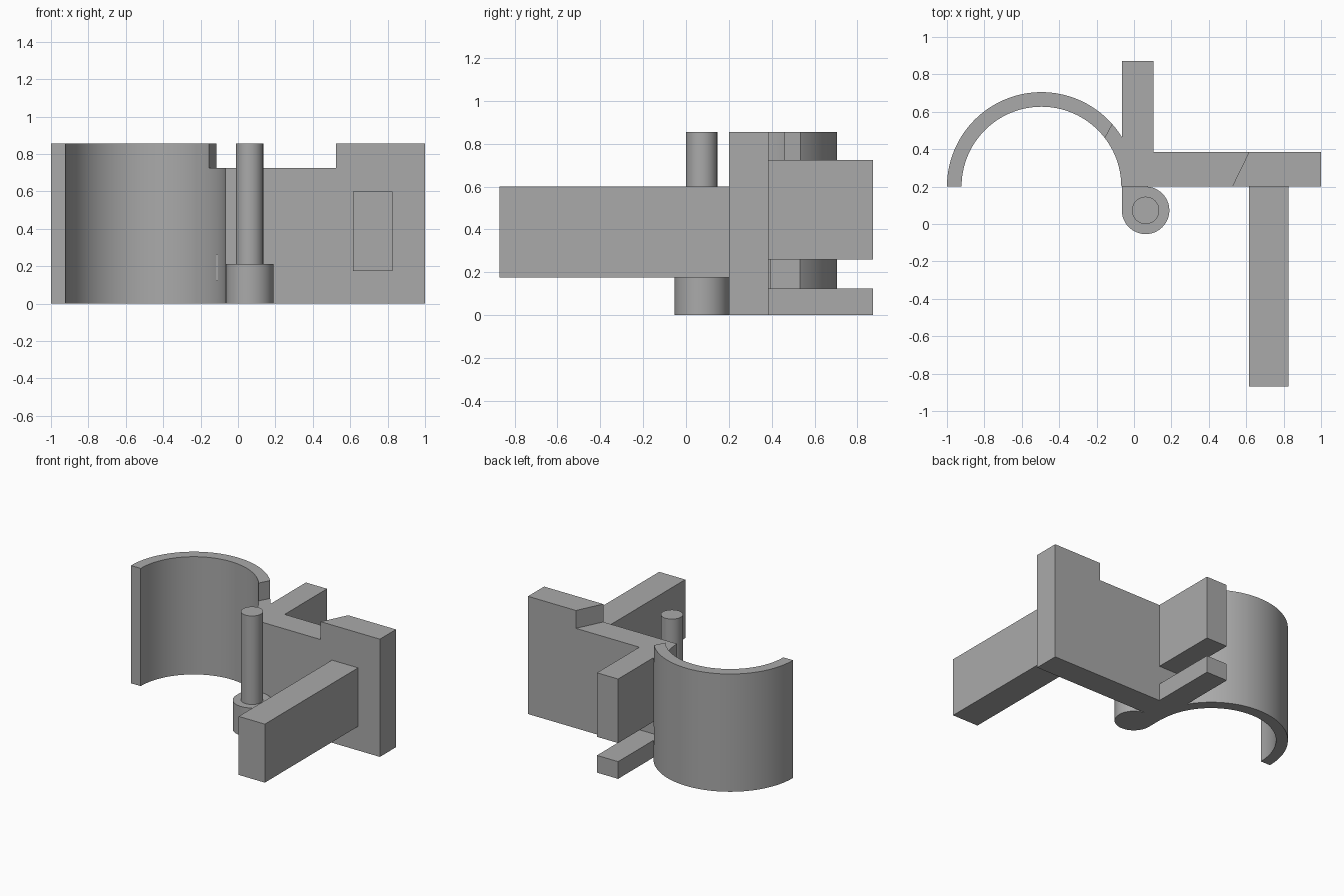
import bpy, bmesh, math

cube = bpy.data.objects.get("Cube")
if cube:
    bpy.data.objects.remove(cube, do_unlink=True)

grey = bpy.data.materials.new("plain grey")
grey.use_nodes = True
COLOUR = (0.4, 0.4, 0.4, 1)
grey.diffuse_color = COLOUR
grey.node_tree.nodes["Principled BSDF"].inputs["Base Color"].default_value = COLOUR

TOP, LEDGE = 0.855, 0.725


def prism(name, outline, z0, z1):
    """Extrude a plan outline between two heights."""
    bm = bmesh.new()
    base = bm.faces.new([bm.verts.new((x, y, z0)) for x, y in outline])
    new = bmesh.ops.extrude_face_region(bm, geom=[base])["geom"]
    bmesh.ops.translate(bm, vec=(0, 0, z1 - z0),
                        verts=[v for v in new if isinstance(v, bmesh.types.BMVert)])
    bmesh.ops.recalc_face_normals(bm, faces=bm.faces)
    mesh = bpy.data.meshes.new(name)
    bm.to_mesh(mesh)
    bm.free()
    mesh.materials.append(grey)
    ob = bpy.data.objects.new(name, mesh)
    bpy.context.collection.objects.link(ob)
    return ob


def box(name, x0, x1, y0, y1, z0, z1):
    return prism(name, [(x0, y0), (x1, y0), (x1, y1), (x0, y1)], z0, z1)


def arc(cx, cy, r, a0, a1, n):
    angles = [math.radians(a0 + (a1 - a0) * i / n) for i in range(n + 1)]
    return [(cx + r * math.cos(a), cy + r * math.sin(a)) for a in angles]


def activate(ob):
    bpy.ops.object.select_all(action='DESELECT')
    ob.select_set(True)
    bpy.context.view_layer.objects.active = ob


def cut(ob, *cutters):
    activate(ob)
    for c in cutters:
        mod = ob.modifiers.new("cut", 'BOOLEAN')
        mod.operation, mod.solver, mod.object = 'DIFFERENCE', 'EXACT', c
        bpy.ops.object.modifier_apply(modifier=mod.name)


def smooth(ob):
    activate(ob)
    bpy.ops.object.shade_smooth_by_angle(angle=math.radians(30))


# Cutters: slanted notch along the top, and slot beside the rear tab
notch = prism("notch_cutter", [(-0.347, 0.1), (0.476, 0.1), (0.72, 0.6), (-0.08, 0.6)], LEDGE, 1)
slot = box("slot_cutter", -0.115, 0.3, 0.385, 1, 0.125, 0.26)

# Half-round clip
clip = prism("half_round_clip",
             arc(-0.495, 0.2, 0.505, 0, 180, 64) + arc(-0.495, 0.2, 0.427, 180, 0, 64), 0, TOP)
cut(clip, notch, slot)
smooth(clip)

# Back plate with the notched top
plate = box("back_plate", -0.065, 1, 0.2, 0.385, 0, TOP)
cut(plate, notch)

# Rear tab, split by the slot
box("rear_tab_lower", -0.065, 0.105, 0.3, 0.872, 0, 0.125)
box("rear_tab_upper", -0.065, 0.105, 0.3, 0.872, 0.26, LEDGE)

# Front arm
box("front_arm", 0.615, 0.825, -0.87, 0.25, 0.175, 0.6)

# Boss with a straight left side running into the plate, and its pin
boss = prism("pin_boss", arc(0.062, 0.073, 0.127, -180, 90, 48) + [(0.062, 0.25), (-0.065, 0.25)], 0, 0.212)
smooth(boss)
pin = prism("pin", arc(0.062, 0.073, 0.073, 0, 352.5, 47), 0.1, TOP)
smooth(pin)

for c in (notch, slot):
    bpy.data.objects.remove(c, do_unlink=True)
